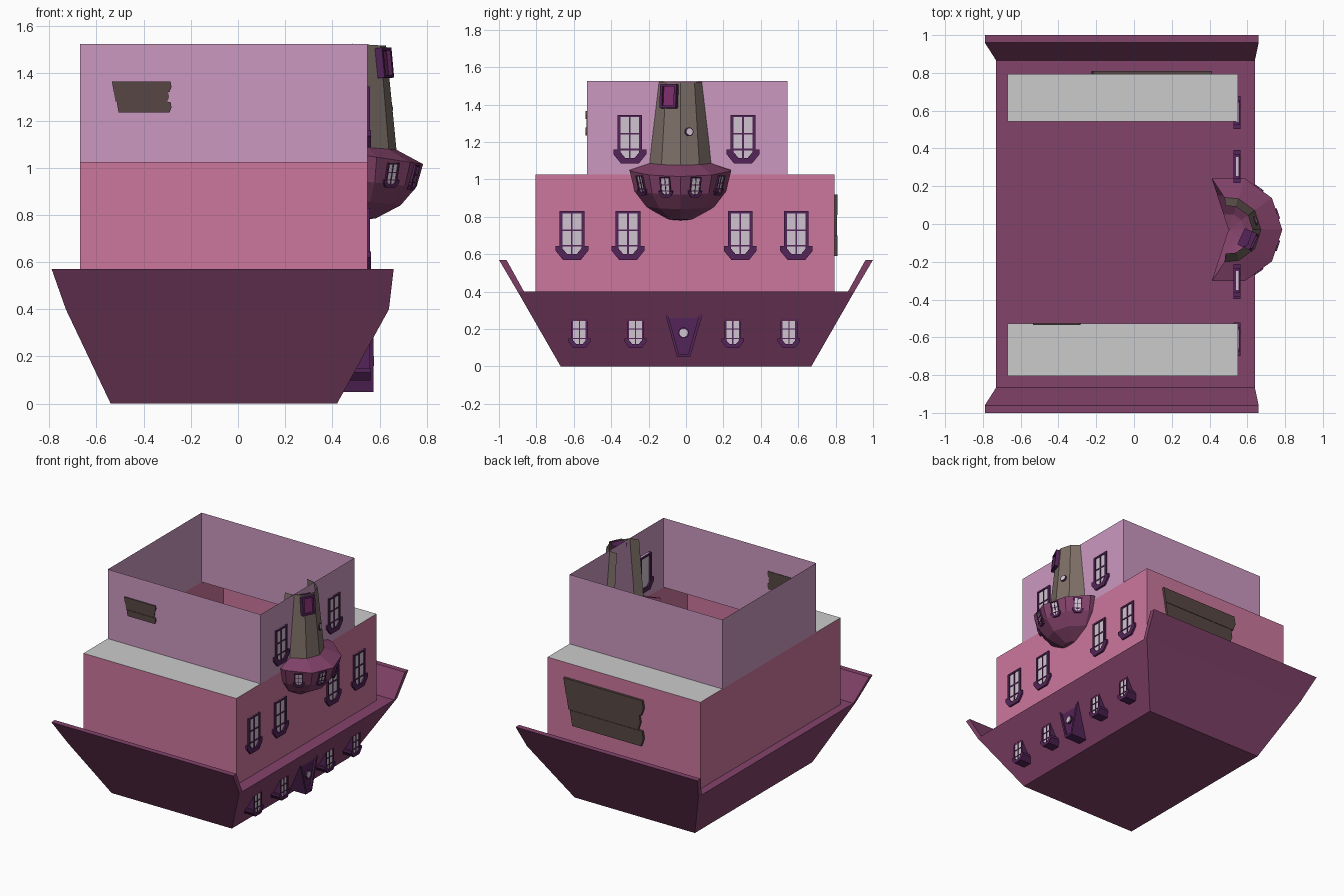
import bpy
from math import cos, sin, radians, pi
from mathutils import Vector, Matrix

if "Cube" in bpy.data.objects:
    bpy.data.objects.remove(bpy.data.objects["Cube"])


def mat(name, rgb):
    m = bpy.data.materials.new(name)
    lin = [((c / 255 + 0.055) / 1.055) ** 2.4 for c in rgb]
    m.diffuse_color = (*lin, 1)
    m.use_nodes = True
    m.node_tree.nodes["Principled BSDF"].inputs["Base Color"].default_value = m.diffuse_color
    return m


HULL = mat("plum", (132, 67, 107))
PINK = mat("pink", (203, 119, 156))
LILAC = mat("lilac", (203, 152, 192))
TRIM = mat("dark_purple", (84, 36, 88))
GLASS = mat("glass", (208, 196, 208))
STONE = mat("stone", (124, 110, 102))
WOOD = mat("wood", (86, 70, 67))
PANEL = mat("magenta", (125, 45, 105))


def make(name, verts, faces, material=None):
    me = bpy.data.meshes.new(name)
    me.from_pydata([tuple(v) for v in verts], [], faces)
    me.update()
    ob = bpy.data.objects.new(name, me)
    bpy.context.collection.objects.link(ob)
    if material:
        me.materials.append(material)
    return ob


def loft(name, rings, material, closed=True, caps=()):
    n = len(rings[0])
    faces = []
    for r in range(len(rings) - 1):
        for i in range(n if closed else n - 1):
            a, b = r * n + i, r * n + (i + 1) % n
            faces.append((a, b, b + n, a + n))
    if 0 in caps:
        faces.append(tuple(reversed(range(n))))
    if 1 in caps:
        faces.append(tuple(range((len(rings) - 1) * n, len(rings) * n)))
    return make(name, [v for r in rings for v in r], faces, material)


def rect(x0, x1, y0, y1, z):
    return [(x0, y0, z), (x1, y0, z), (x1, y1, z), (x0, y1, z)]


def frame(loc, normal):
    # local axes: u sideways, v up, w outward
    w = Vector(normal).normalized()
    u = Vector((0, 0, 1)).cross(w).normalized()
    m = Matrix((u, w.cross(u), w)).transposed().to_4x4()
    m.translation = loc
    return m


def prisms(name, parts, m, material):
    # each part: outline in (u, v), back depth, front depth
    verts, faces = [], []
    for pts, w0, w1 in parts:
        b, n = len(verts), len(pts)
        verts += [m @ Vector((u, v, w)) for w in (w0, w1) for u, v in pts]
        faces += [(b + i, b + (i + 1) % n, b + n + (i + 1) % n, b + n + i) for i in range(n)]
        faces += [tuple(b + i for i in reversed(range(n))), tuple(b + n + i for i in range(n))]
    return make(name, verts, faces, material)


def box(u0, u1, v0, v1):
    return [(u0, v0), (u1, v0), (u1, v1), (u0, v1)]


def window(name, m, a, h, back, front):
    # a = half glass width, h = height above the rounded sill
    t, o, d = a * 1.32, a * 1.75, a * 1.5
    thin = a * 0.09
    glass = [(-a, h), (-a, -d * .3), (-a * .5, -d * .7), (a * .5, -d * .7), (a, -d * .3), (a, h)][::-1]
    prisms(name + "_glass", [(glass, back * .5, front * .3)], m, GLASS)
    sill = [(-o, 0), (-o, -d * .35), (-o * .55, -d), (o * .55, -d), (o, -d * .35), (o, 0),
            (a, 0), (a, -d * .2), (a * .5, -d * .6), (-a * .5, -d * .6), (-a, -d * .2), (-a, 0)]
    mid = front * .6
    prisms(name + "_frame", [
        (sill, back, front),
        (box(-t, -a, 0, h), back, front * .8), (box(a, t, 0, h), back, front * .8),
        (box(-t, t, h - a * .25, h), back, front * .8),
        (box(-thin, thin, -d * .6, h), 0, mid),
        (box(-a, a, h * .45 - thin, h * .45 + thin), 0, mid),
        (box(-a, a, -thin, thin), 0, mid)], m, TRIM)


def porthole(name, m, r, back, front):
    ring = lambda q: [(q * cos(i * pi / 5), q * sin(i * pi / 5)) for i in range(10)]
    prisms(name + "_rim", [(ring(r), back, front)], m, TRIM)
    prisms(name + "_glass", [(ring(r * .75), back, front + .004)], m, GLASS)


# hull and the two flared end boards
loft("hull", [rect(-.54, .42, -.67, .67, 0), rect(-.73, .64, -.9, .9, .4)], HULL, caps=(0, 1))
for s, nm in ((-1, "front"), (1, "back")):
    ends = []
    for lo, hi in ((-.73, -.79), (.64, .66)):
        ends.append([(lo, s * .9, .4), (hi, s, .57), (hi, s * .96, .57), (lo, s * .866, .4)])
    if s > 0:
        ends.reverse()
    loft(nm + "_bulwark", ends, HULL, caps=(0, 1))

# open building shells and the grey ledges
loft("lower_storey", [rect(-.67, .55, -.805, .793, z) for z in (.4, 1.025)], PINK)
loft("upper_storey", [rect(-.67, .55, -.528, .542, z) for z in (1.025, 1.525)], LILAC)
for nm, y0, y1 in (("front", -.805, -.528), ("back", .542, .793)):
    make(nm + "_ledge", rect(-.67, .55, y0, y1, 1.025), [(0, 1, 2, 3)])

# wall windows
for y in (-.61, -.31, .29, .59):
    window("lower_window", frame((.55, y, .645), (1, 0, 0)), .05, .185, -.022, .013)
for y in (-.3, .305):
    window("upper_window", frame((.55, y, 1.16), (1, 0, 0)), .05, .185, -.022, .013)
for y in (-.57, -.27, .25, .55):
    window("hull_window", frame((.55, y, .15), (1, 0, 0)), .034, .11, -.09, .012)

# wedge-shaped hull bay with side rails
bay = frame((.56, -.013, 0), (1, 0, 0))
prisms("hull_bay", [([(-.03, .05), (.03, .05), (.085, .265), (-.085, .265)], -.12, .002)], bay, TRIM)
prisms("hull_bay_rails", [
    ([(-.035, .05), (-.02, .05), (-.08, .265), (-.105, .305)], -.12, .015),
    ([(.02, .05), (.035, .05), (.105, .29), (.08, .265)], -.12, .015),
    (box(-.03, .03, .05, .065), -.12, .015)], bay, TRIM)
porthole("bay_porthole", frame((.56, -.013, .18), (1, 0, 0)), .03, -.02, .012)

# half-round oriel: faceted bowl, sloped roof and tower
CX, CY = .5, -.03


def arc(r, z, k, angles):
    return [Vector((CX + r * cos(radians(a)), CY + r * sin(radians(a)),
                    z - k * r * cos(radians(a)))) for a in angles]


WIDE = [-108, -72, -36, 0, 36, 72, 108]
NARROW = [-97, -72, -36, 0, 36, 72, 97]
rim, belt = arc(.285, 1.058, .15, WIDE), arc(.257, .945, .1, WIDE)
loft("oriel_bowl", [arc(.005, .775, 0, WIDE), arc(.085, .79, .05, WIDE),
                    arc(.19, .86, .1, WIDE), belt, rim], HULL, closed=False)
base, top = arc(.172, 1.09, .08, NARROW), arc(.128, 1.525, .06, NARROW)
loft("oriel_roof", [rim, base], HULL, closed=False)
loft("tower", [base, top], STONE, closed=False)


def on_face(lo, hi, i, f):
    # point and outward normal on facet i, fraction f of the way up
    a, b = (lo[i] + lo[i + 1]) / 2, (hi[i] + hi[i + 1]) / 2
    return frame(a.lerp(b, f), (lo[i + 1] - lo[i]).cross(b - a))


for i in (1, 2, 3, 4):
    window("oriel_window", on_face(belt, rim, i, .18), .022, .075, -.015, .012)
porthole("tower_porthole", on_face(base, top, 3, .4), .024, -.01, .008)

# slanted hatch on the tower
hatch = frame((.6, -.08, 1.442), (.9, -.42, .1))
prisms("hatch_frame", [(box(-.048, -.034, -.064, .064), -.03, .04), (box(.034, .048, -.064, .064), -.03, .04),
                       (box(-.048, .048, .052, .064), -.03, .04),
                       (box(-.048, .048, -.064, -.052), -.03, .04)], hatch, TRIM)
prisms("hatch_panel", [(box(-.036, .036, -.054, .054), -.02, .022)], hatch, PANEL)


# ragged plank signs
def sign(name, m, w, h, depth):
    parts = []
    for k, (l, r) in enumerate(((0, -.01), (.03, -.05), (.08, -.01))):
        v1, v0 = h * (.5 - k / 3), h * (.5 - (k + 1) / 3)
        u0, u1 = w * (-.5 + l), w * (.5 + r)
        parts.append(([(u0 + w * .03, v0), (u1 - w * .03, v0), (u1, (v0 + v1) / 2),
                       (u1 - w * .015, v1), (u0, v1)], -.004, depth - .003 * (k % 2)))
    prisms(name, parts, m, WOOD)


sign("front_sign", frame((-.407, -.528, 1.3), (0, -1, 0)), .255, .13, .008)
sign("back_sign", frame((.09, .793, .755), (0, 1, 0)), .645, .33, .017)
